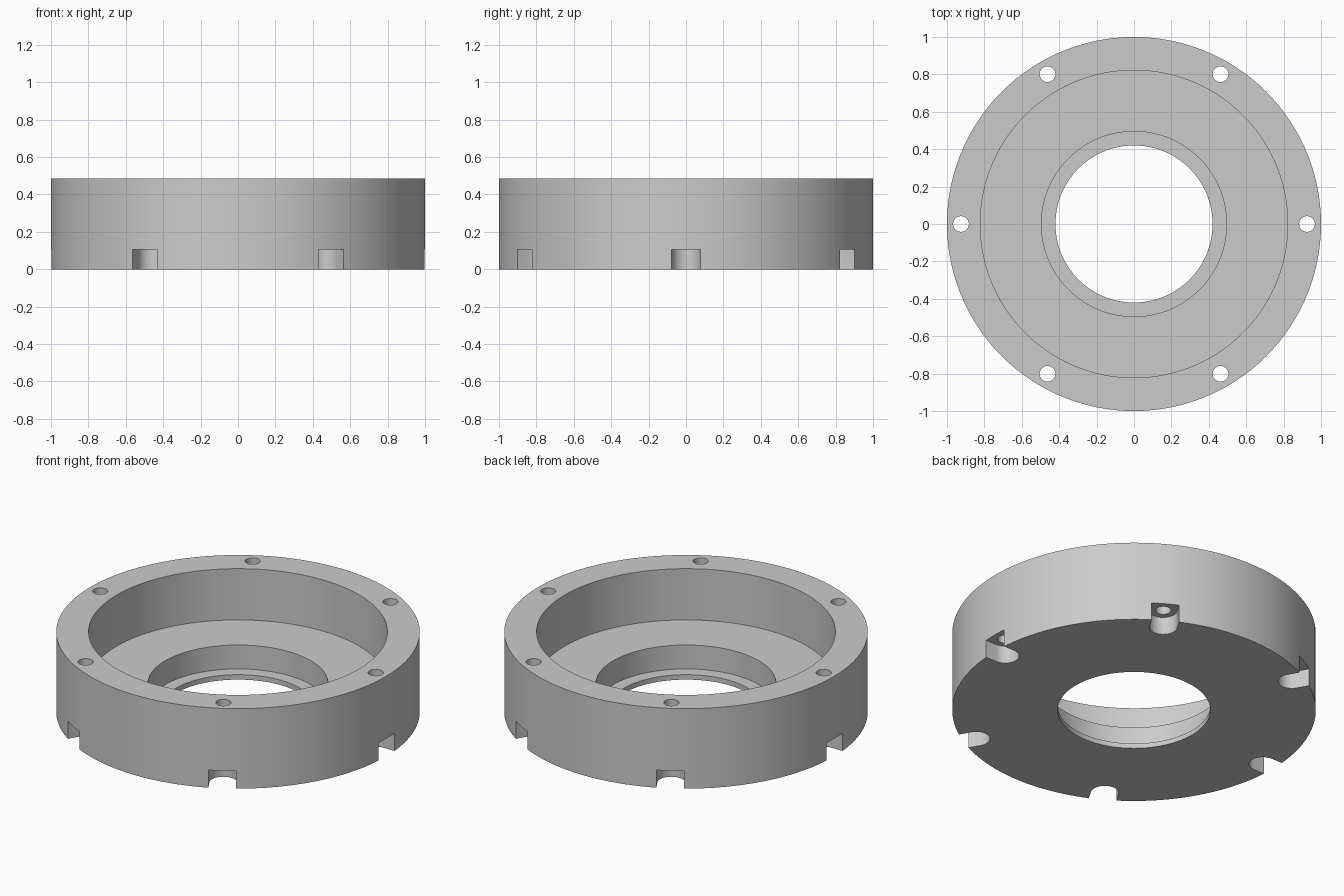
import bpy
import bmesh
from math import pi, cos, sin
from mathutils import Matrix, Vector

cube = bpy.data.objects.get("Cube")
if cube:
    bpy.data.objects.remove(cube, do_unlink=True)

HEIGHT = 0.486
BOLT_RADIUS = 0.925
BOLTS = 6
SEGMENTS = 120

grey = bpy.data.materials.new("plain grey")
grey.use_nodes = True
colour = (0.6, 0.6, 0.6, 1)
grey.diffuse_color = colour
grey.node_tree.nodes["Principled BSDF"].inputs["Base Color"].default_value = colour


def make_object(name, bm):
    bmesh.ops.recalc_face_normals(bm, faces=bm.faces)
    mesh = bpy.data.meshes.new(name)
    bm.to_mesh(mesh)
    bm.free()
    mesh.materials.append(grey)
    obj = bpy.data.objects.new(name, mesh)
    bpy.context.collection.objects.link(obj)
    return obj


def lathe(name, profile):
    """Revolve a closed radius/height outline about the z axis."""
    bm = bmesh.new()
    verts = [bm.verts.new((r, 0, z)) for r, z in profile]
    edges = [bm.edges.new((v, verts[i - 1])) for i, v in enumerate(verts)]
    bmesh.ops.spin(bm, geom=verts + edges, cent=(0, 0, 0), axis=(0, 0, 1),
                   angle=2 * pi, steps=SEGMENTS, use_merge=True)
    bmesh.ops.remove_doubles(bm, verts=bm.verts, dist=0.0001)
    return make_object(name, bm)


def ring_of_prisms(name, outline, bottom, top):
    """Extrude an outline upward and repeat it around the bolt circle."""
    bm = bmesh.new()
    for i in range(BOLTS):
        turn = Matrix.Rotation(2 * pi * i / BOLTS, 4, 'Z')
        base = bm.faces.new([bm.verts.new(turn @ Vector((x, y, bottom)))
                             for x, y in outline])
        out = bmesh.ops.extrude_face_region(bm, geom=[base], use_keep_orig=True)
        moved = [g for g in out["geom"] if isinstance(g, bmesh.types.BMVert)]
        bmesh.ops.translate(bm, verts=moved, vec=(0, 0, top - bottom))
    return make_object(name, bm)


def arc(radius, start, end, steps):
    angles = [start + (end - start) * i / steps for i in range(steps + 1)]
    return [(BOLT_RADIUS + radius * cos(a), radius * sin(a)) for a in angles]


# Stepped housing: outer wall, deep bore, floor, small bore and thin bottom lip
housing = lathe("flanged_housing", [
    (1.0, 0), (1.0, HEIGHT), (0.822, HEIGHT), (0.822, 0.175),
    (0.495, 0.175), (0.495, 0.03), (0.42, 0.03), (0.42, 0)])

# Round-ended pockets open to the rim, and bolt holes through the wall
slot_half = 0.077
slots = ring_of_prisms(
    "slot_cutter",
    arc(slot_half, pi / 2, 3 * pi / 2, 20) + [(1.1, -slot_half), (1.1, slot_half)],
    -0.1, 0.107)
holes = ring_of_prisms("bolt_hole_cutter", arc(0.042, 0, 2 * pi, 32)[:-1],
                       -0.2, HEIGHT + 0.1)

bpy.ops.object.select_all(action='DESELECT')
housing.select_set(True)
bpy.context.view_layer.objects.active = housing
for cutter in (slots, holes):
    cutter.hide_render = True
    mod = housing.modifiers.new(cutter.name, 'BOOLEAN')
    mod.operation = 'DIFFERENCE'
    mod.solver = 'EXACT'
    mod.object = cutter
    bpy.ops.object.modifier_apply(modifier=mod.name)
    bpy.data.objects.remove(cutter, do_unlink=True)

bpy.ops.object.shade_smooth_by_angle(angle=pi / 6)
